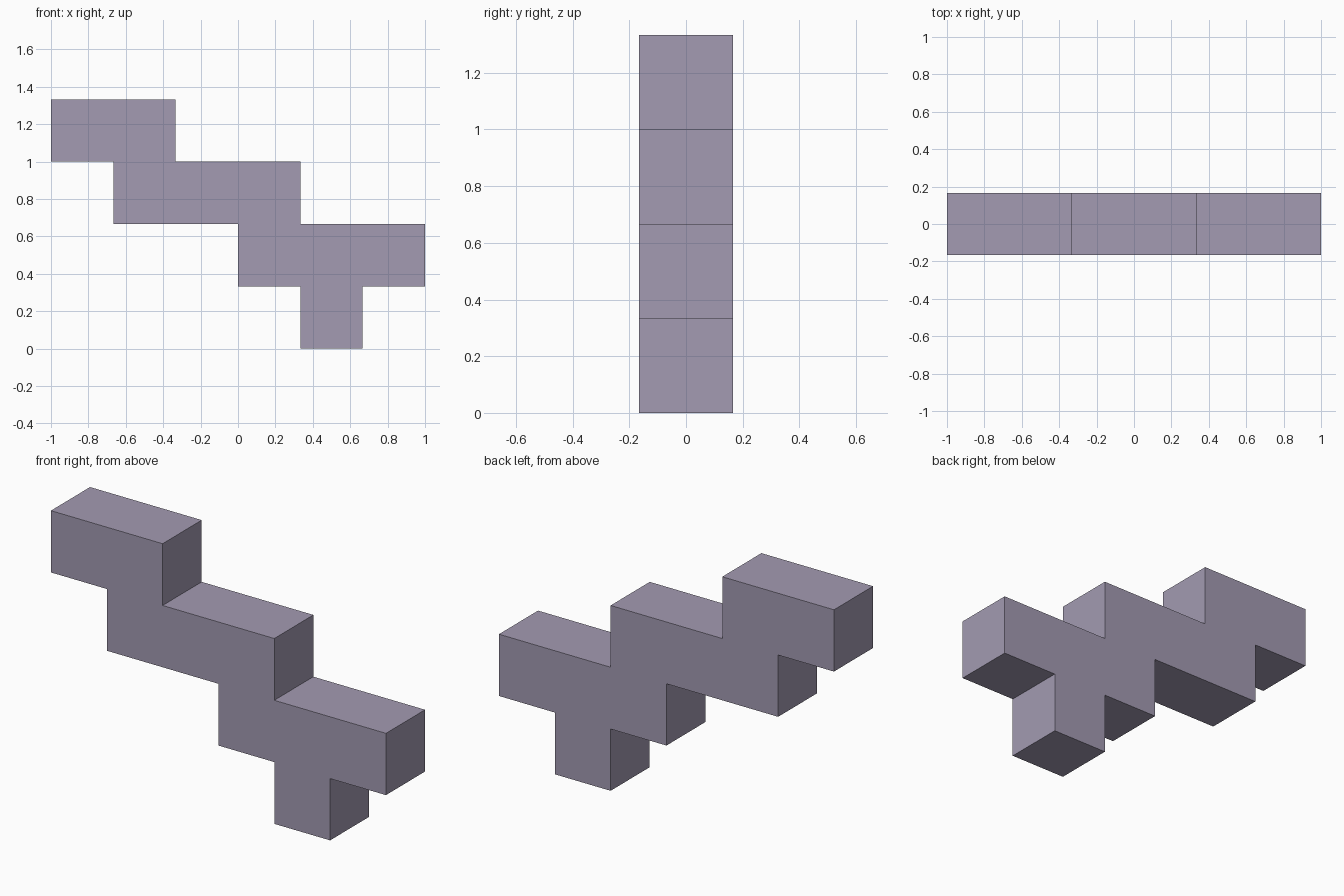
import bpy, bmesh
from mathutils import Vector

if "Cube" in bpy.data.objects:
    bpy.data.objects.remove(bpy.data.objects["Cube"])

U = 1 / 3  # side of one cube of the stepped block

mat = bpy.data.materials.new("dusty_lavender")
mat.diffuse_color = (0.366, 0.328, 0.445, 1)
mat.use_nodes = True
mat.node_tree.nodes["Principled BSDF"].inputs["Base Color"].default_value = mat.diffuse_color

# Stepped outline (x, z) in cube units
outline = [(1, 0), (2, 0), (2, 1), (3, 1), (3, 2), (1, 2), (1, 3), (-1, 3),
           (-1, 4), (-3, 4), (-3, 3), (-2, 3), (-2, 2), (0, 2), (0, 1), (1, 1)]

# Front face, extruded one cube deep
bm = bmesh.new()
front = bm.faces.new([bm.verts.new((x * U, -U / 2, z * U)) for x, z in outline])
extruded = bmesh.ops.extrude_face_region(bm, geom=[front], use_keep_orig=True)
back = [v for v in extruded["geom"] if isinstance(v, bmesh.types.BMVert)]
bmesh.ops.translate(bm, verts=back, vec=Vector((0, U, 0)))
bmesh.ops.recalc_face_normals(bm, faces=bm.faces)

mesh = bpy.data.meshes.new("stepped_block")
bm.to_mesh(mesh)
bm.free()
mesh.materials.append(mat)
bpy.context.collection.objects.link(bpy.data.objects.new("stepped_block", mesh))
